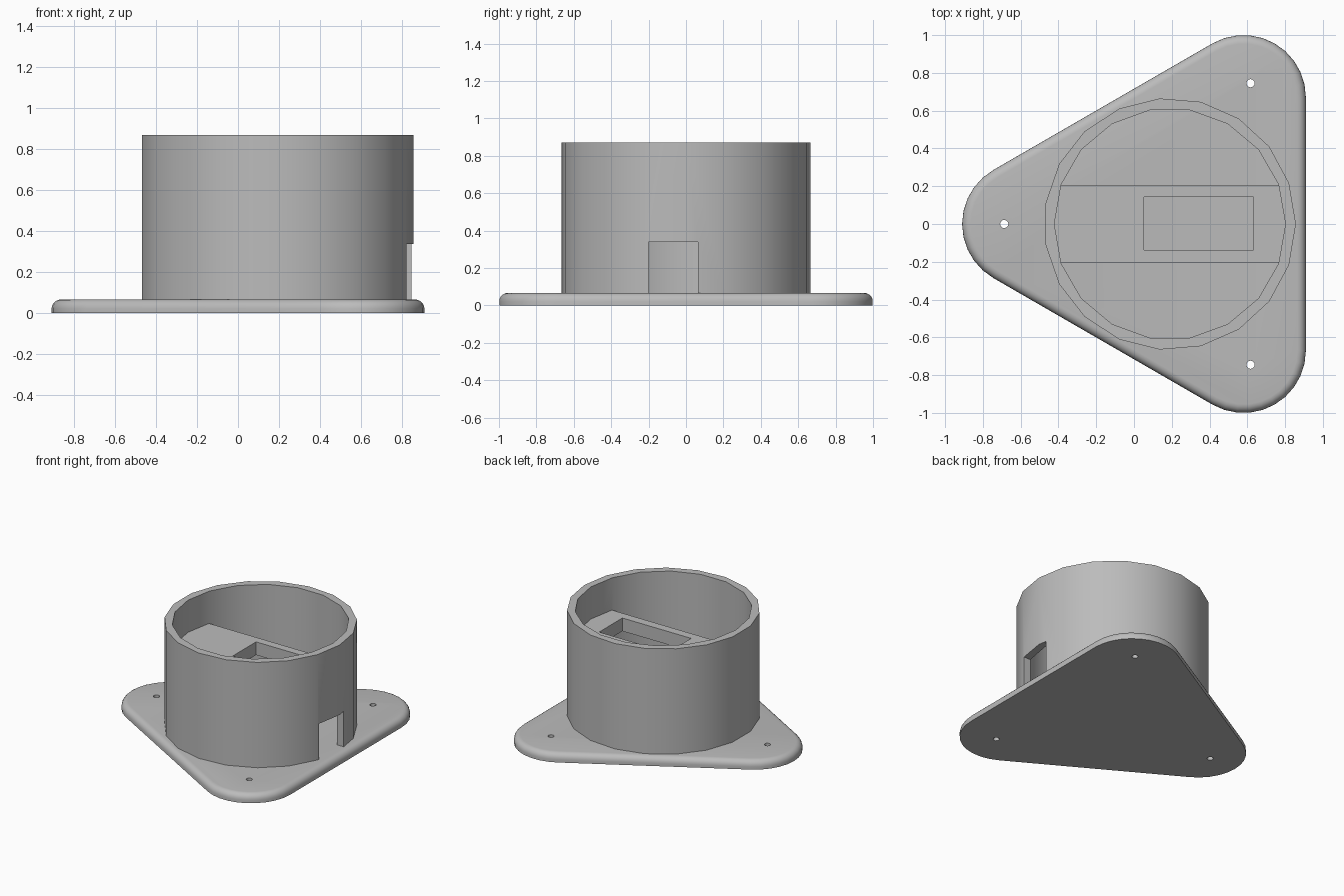
import bpy
import bmesh
from math import pi, cos, sin, radians

old = bpy.data.objects.get("Cube")
if old:
    bpy.data.objects.remove(old, do_unlink=True)

# Single plain plastic colour
grey = bpy.data.materials.new("plain_grey")
grey.use_nodes = True
COLOUR = (0.5, 0.5, 0.5, 1)
grey.diffuse_color = COLOUR
grey.node_tree.nodes["Principled BSDF"].inputs["Base Color"].default_value = COLOUR

BASE_TOP = 0.067
RIM = 0.87
CENTRE = 0.19


def circle(x, y, radius, sides, start=0.0, sweep=2 * pi):
    """Points around a circle or along an arc."""
    return [(x + radius * cos(start + sweep * i / sides),
             y + radius * sin(start + sweep * i / sides)) for i in range(sides)]


def prism(name, outline, low, high):
    """Extrude an outline upward into a closed solid."""
    bm = bmesh.new()
    face = bm.faces.new([bm.verts.new((x, y, low)) for x, y in outline])
    top = bmesh.ops.extrude_face_region(bm, geom=[face])["geom"]
    bmesh.ops.translate(bm, vec=(0, 0, high - low),
                        verts=[v for v in top if isinstance(v, bmesh.types.BMVert)])
    bmesh.ops.recalc_face_normals(bm, faces=bm.faces)
    mesh = bpy.data.meshes.new(name)
    bm.to_mesh(mesh)
    bm.free()
    mesh.materials.append(grey)
    obj = bpy.data.objects.new(name, mesh)
    bpy.context.collection.objects.link(obj)
    return obj


def box(name, x0, x1, y0, y1, low, high):
    return prism(name, [(x0, y0), (x1, y0), (x1, y1), (x0, y1)], low, high)


def cut(obj, cutter, operation='DIFFERENCE'):
    mod = obj.modifiers.new(cutter.name, 'BOOLEAN')
    mod.operation = operation
    mod.solver = 'EXACT'
    mod.object = cutter
    bpy.context.view_layer.objects.active = obj
    bpy.ops.object.modifier_apply(modifier=mod.name)
    bpy.data.objects.remove(cutter, do_unlink=True)


def smooth(obj, angle):
    bpy.ops.object.select_all(action='DESELECT')
    obj.select_set(True)
    bpy.context.view_layer.objects.active = obj
    bpy.ops.object.shade_smooth_by_angle(angle=radians(angle))


# Rounded triangular base plate
outline = []
for x, y, heading in ((0.58, 0.67, 0), (-0.58, 0, 120), (0.58, -0.67, 240)):
    arc = circle(x, y, 0.33, 10, radians(heading), radians(120))
    outline += arc
    end = radians(heading + 120)
    outline.append((x + 0.33 * cos(end), y + 0.33 * sin(end)))
base = prism("base_plate", outline, 0, BASE_TOP)

# Soft rounded upper rim of the plate
bm = bmesh.new()
bm.from_mesh(base.data)
rim = [e for e in bm.edges if all(v.co.z > BASE_TOP / 2 for v in e.verts)]
bmesh.ops.bevel(bm, geom=rim, offset=0.045, segments=5, profile=0.5, affect='EDGES')
bm.to_mesh(base.data)
bm.free()

# Screw holes
for x, y in ((-0.687, 0), (0.617, 0.745), (0.617, -0.745)):
    cut(base, prism("screw_hole", circle(x, y, 0.022, 12), -0.1, 0.2))
smooth(base, 35)

# Round housing wall with a cable opening
wall = prism("housing_wall", circle(CENTRE, 0, 0.667, 19), BASE_TOP - 0.01, RIM)
cut(wall, prism("bore", circle(CENTRE, 0, 0.612, 18), -0.1, 1))
cut(wall, box("cable_opening", 0.6, 1, -0.2, 0.065, -0.1, 0.338))
smooth(wall, 30)

# Bridge across the housing with a rectangular mounting slot
bridge = prism("mounting_bridge", circle(CENTRE, 0, 0.63, 18), 0.525, 0.625)
cut(bridge, box("bridge_width", -1, 1, -0.203, 0.203, 0, 1), 'INTERSECT')
cut(bridge, box("mounting_slot", 0.053, 0.633, -0.138, 0.142, 0, 1))
